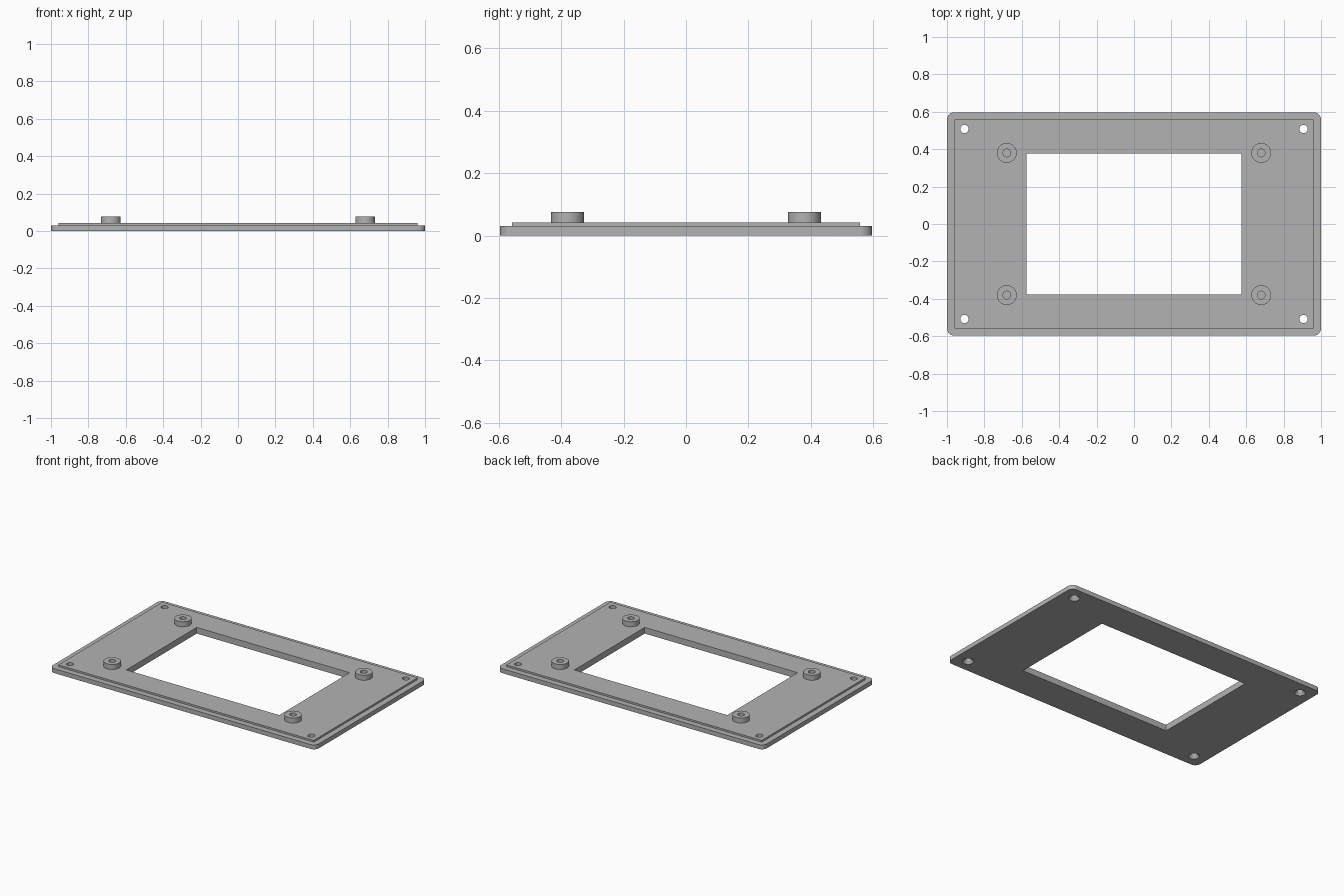
import bpy, bmesh, math

if "Cube" in bpy.data.objects:
    bpy.data.objects.remove(bpy.data.objects["Cube"])

PLATE_TOP, LIP_TOP, BOSS_TOP = 0.03, 0.042, 0.076

grey = bpy.data.materials.new("plain grey")
grey.diffuse_color = (0.45, 0.45, 0.45, 1)
grey.use_nodes = True
grey.node_tree.nodes["Principled BSDF"].inputs["Base Color"].default_value = grey.diffuse_color


def loft(name, rings):
    """Closed solid from stacked rings of equal point count."""
    bm = bmesh.new()
    loops = [[bm.verts.new(p) for p in ring] for ring in rings]
    n = len(loops[0])
    for low, high in zip(loops, loops[1:]):
        for i in range(n):
            j = (i + 1) % n
            bm.faces.new((low[i], low[j], high[j], high[i]))
    bm.faces.new(loops[0][::-1])
    bm.faces.new(loops[-1])
    mesh = bpy.data.meshes.new(name)
    bm.to_mesh(mesh)
    bm.free()
    mesh.materials.append(grey)
    obj = bpy.data.objects.new(name, mesh)
    bpy.context.collection.objects.link(obj)
    return obj


def slab(name, hx, hy, z0, z1, r=0.0, steps=8):
    """Rectangular slab with optional rounded corners."""
    pts = []
    for k, (sx, sy) in enumerate([(1, 1), (-1, 1), (-1, -1), (1, -1)]):
        for s in range(steps + 1 if r else 1):
            a = math.pi / 2 * (k + s / steps)
            pts.append((sx * (hx - r) + r * math.cos(a),
                        sy * (hy - r) + r * math.sin(a)))
    return loft(name, [[(x, y, z) for x, y in pts] for z in (z0, z1)])


def turned(name, x, y, profile, n=32):
    """Round solid from (radius, height) steps."""
    return loft(name, [[(x + r * math.cos(2 * math.pi * i / n),
                         y + r * math.sin(2 * math.pi * i / n), z)
                        for i in range(n)] for r, z in profile])


def combine(base, tool, operation):
    mod = base.modifiers.new(operation, 'BOOLEAN')
    mod.operation = operation
    mod.solver = 'EXACT'
    mod.object = tool
    bpy.context.view_layer.objects.active = base
    bpy.ops.object.modifier_apply(modifier=mod.name)
    bpy.data.objects.remove(tool, do_unlink=True)


# Base plate with raised lip and rectangular window
plate = slab("faceplate", 1.0, 0.597, 0, PLATE_TOP, r=0.038)
combine(plate, slab("lip", 0.96, 0.558, 0.015, LIP_TOP), 'UNION')
combine(plate, slab("window_cutter", 0.575, 0.378, -0.1, 0.2), 'DIFFERENCE')

for sx in (-1, 1):
    for sy in (-1, 1):
        # Standoff boss with blind screw hole
        bx, by = sx * 0.68, sy * 0.38
        combine(plate, turned("boss", bx, by, [(0.053, 0.02), (0.053, BOSS_TOP)]), 'UNION')
        combine(plate, turned("boss_hole", bx, by, [(0.021, 0.034), (0.021, 0.1)]), 'DIFFERENCE')
        # Corner screw hole, countersunk from below
        combine(plate, turned("screw_hole", sx * 0.907, sy * 0.508,
                              [(0.036, -0.001), (0.022, 0.02), (0.022, 0.1)]), 'DIFFERENCE')

# Smooth round walls, keep edges sharp
bpy.ops.object.select_all(action='DESELECT')
plate.select_set(True)
bpy.context.view_layer.objects.active = plate
bpy.ops.object.shade_smooth_by_angle(angle=math.radians(30))
